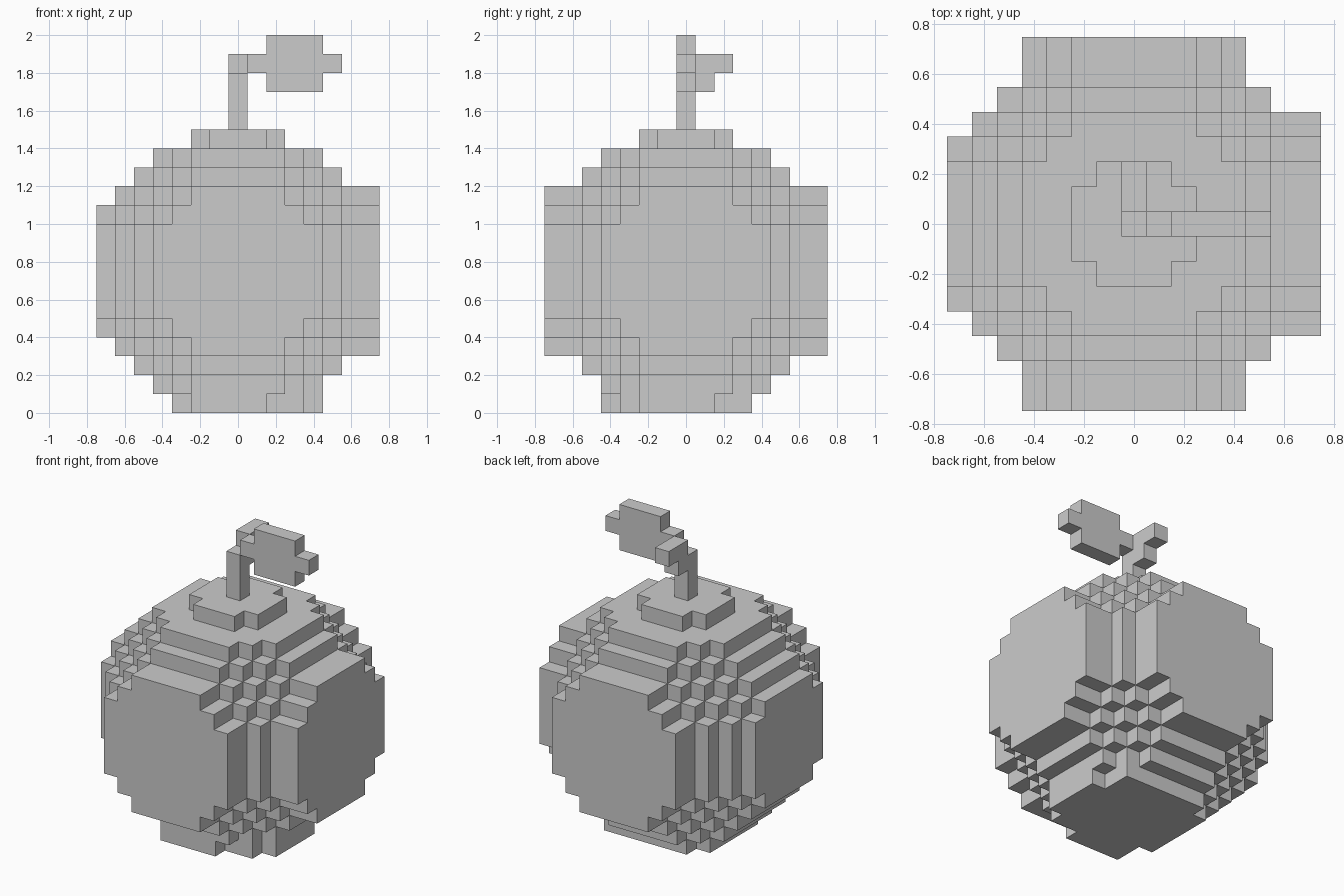
import bpy, bmesh
from mathutils import Vector

if "Cube" in bpy.data.objects:
    bpy.data.objects.remove(bpy.data.objects["Cube"])

S = 0.1          # edge length of one block
Z0 = 0.75        # height of the fruit centre


def block_object(name, cells):
    """Skin a set of integer cells with only its outer faces, merging flat areas."""
    bm = bmesh.new()
    cache = {}

    def vert(p):
        key = tuple(round(c * 2) for c in p)
        if key not in cache:
            cache[key] = bm.verts.new((p.x * S, p.y * S, p.z * S + Z0))
        return cache[key]

    for cell in cells:
        for axis in range(3):
            for sign in (-1, 1):
                n = Vector((0, 0, 0))
                n[axis] = sign
                if tuple(int(a + b) for a, b in zip(cell, n)) in cells:
                    continue
                u = Vector((0, 0, 0))
                u[(axis + 1) % 3] = 0.5
                v = n.cross(u)
                c = Vector(cell) + n * 0.5
                bm.faces.new([vert(c + d) for d in (-u - v, u - v, u + v, -u + v)])
    bmesh.ops.dissolve_limit(bm, angle_limit=0.01, verts=bm.verts[:], edges=bm.edges[:])
    mesh = bpy.data.meshes.new(name)
    bm.to_mesh(mesh)
    bm.free()
    obj = bpy.data.objects.new(name, mesh)
    bpy.context.collection.objects.link(obj)
    return obj


def box(xs, ys, zs):
    return {(x, y, z) for x in range(xs[0], xs[1] + 1)
            for y in range(ys[0], ys[1] + 1) for z in range(zs[0], zs[1] + 1)}


# Fruit: a blocky ball
R = range(-7, 8)
fruit = {(x, y, z) for x in R for y in R for z in R
         if x * x + y * y + z * z <= 56.25}

# Raised side pads: wide on front, back and right, smaller on the left
for a in range(-4, 5):
    for b in range(-4, 5):
        d = a * a + b * b
        if d <= 20:
            fruit |= {(a, -7, b), (a, 7, b), (7, a, b)}
        if d <= 13:
            fruit.add((-7, a, b))

# Uneven base pad: (row y, first x, last x)
for y, x0, x1 in ((-4, -2, 1), (-3, -2, 3), (-2, -3, 4), (-1, -3, 4),
                  (0, -3, 4), (1, -3, 4), (2, -3, 3), (3, -2, 3)):
    fruit |= box((x0, x1), (y, y), (-7, -7))
block_object("fruit_body", fruit)

# Stem: upright, bending to the back
block_object("stem", box((0, 0), (0, 0), (8, 10)) | box((0, 0), (1, 1), (10, 11))
             | box((0, 0), (2, 2), (11, 11)))

# Leaf: flat plate with a stalk and a tip
block_object("leaf", box((1, 5), (0, 0), (11, 11)) | box((2, 4), (0, 0), (10, 12)))
